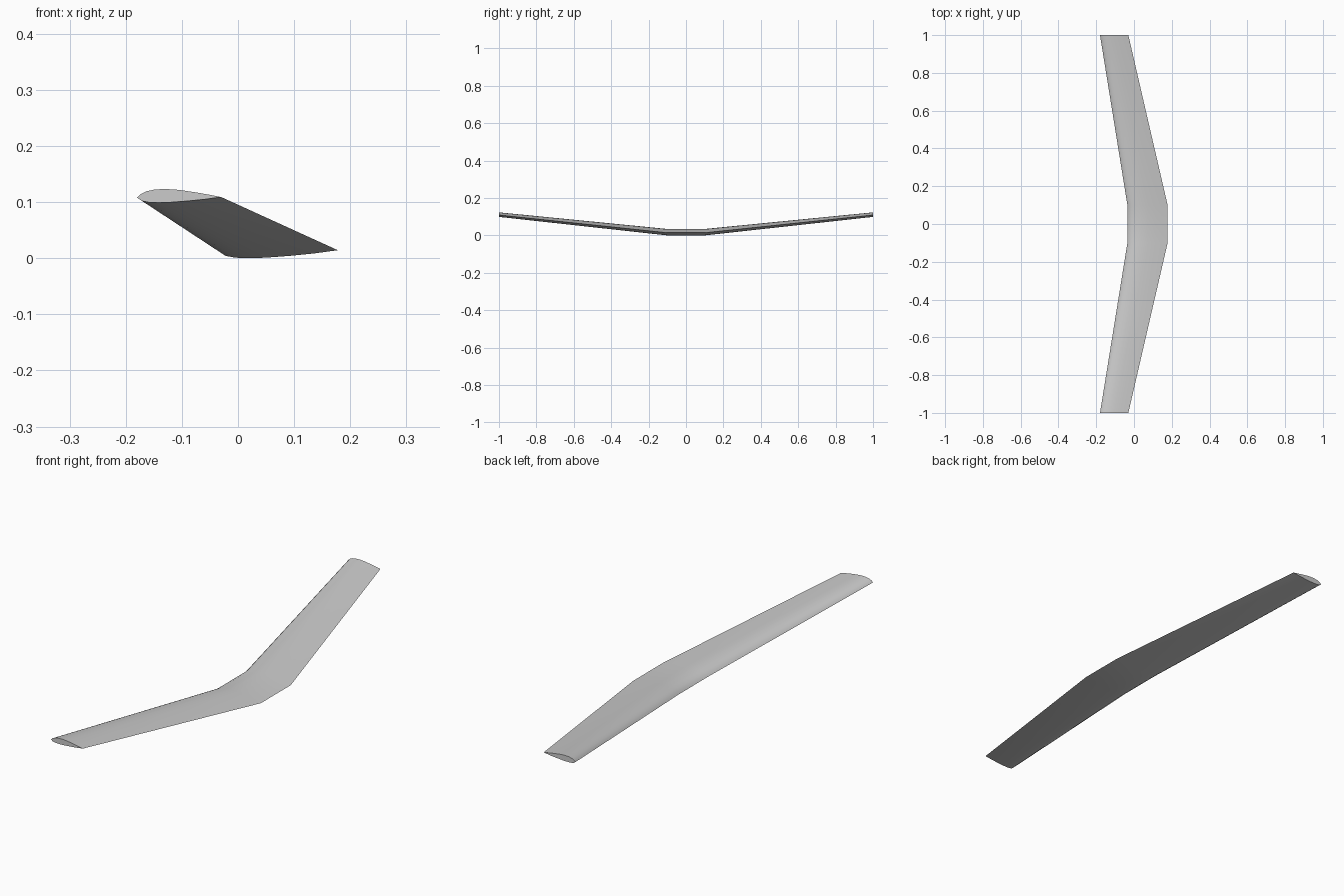
import bpy, bmesh, math

if "Cube" in bpy.data.objects:
    bpy.data.objects.remove(bpy.data.objects["Cube"], do_unlink=True)

# Wing material
grey = bpy.data.materials.new("light grey")
grey.use_nodes = True
colour = (0.6, 0.6, 0.6, 1)
grey.diffuse_color = colour
grey.node_tree.nodes["Principled BSDF"].inputs["Base Color"].default_value = colour

# Airfoil outline as fractions of the chord: over the top, then back underneath
AIRFOIL = [(0, .06), (.04, .1), (.11, .135), (.22, .158), (.35, .162), (.5, .152),
           (.7, .122), (.85, .096), (1, .067),
           (.8, .04), (.6, .02), (.4, .005), (.25, 0), (.14, .005), (.06, .02)]

# Stations along the span: y, leading edge x, chord, lowest z
HALF = [(.1, -.035, .213, 0), (1, -.18, .15, .099)]
STATIONS = [(-y, x, c, z) for y, x, c, z in reversed(HALF)] + HALF

# Loft the airfoil through the stations and close both tips
bm = bmesh.new()
rings = [[bm.verts.new((x + u * c, y, z + v * c)) for u, v in AIRFOIL]
         for y, x, c, z in STATIONS]
n = len(AIRFOIL)
for a, b in zip(rings, rings[1:]):
    for i in range(n):
        j = (i + 1) % n
        bm.faces.new((a[i], a[j], b[j], b[i]))
bm.faces.new(rings[0])
bm.faces.new(rings[-1])
bmesh.ops.recalc_face_normals(bm, faces=bm.faces)

mesh = bpy.data.meshes.new("wing")
bm.to_mesh(mesh)
bm.free()
mesh.materials.append(grey)
wing = bpy.data.objects.new("wing", mesh)
bpy.context.collection.objects.link(wing)

# Smooth skin with crisp tips and trailing edge
bpy.context.view_layer.objects.active = wing
wing.select_set(True)
bpy.ops.object.shade_smooth_by_angle(angle=math.radians(40))
